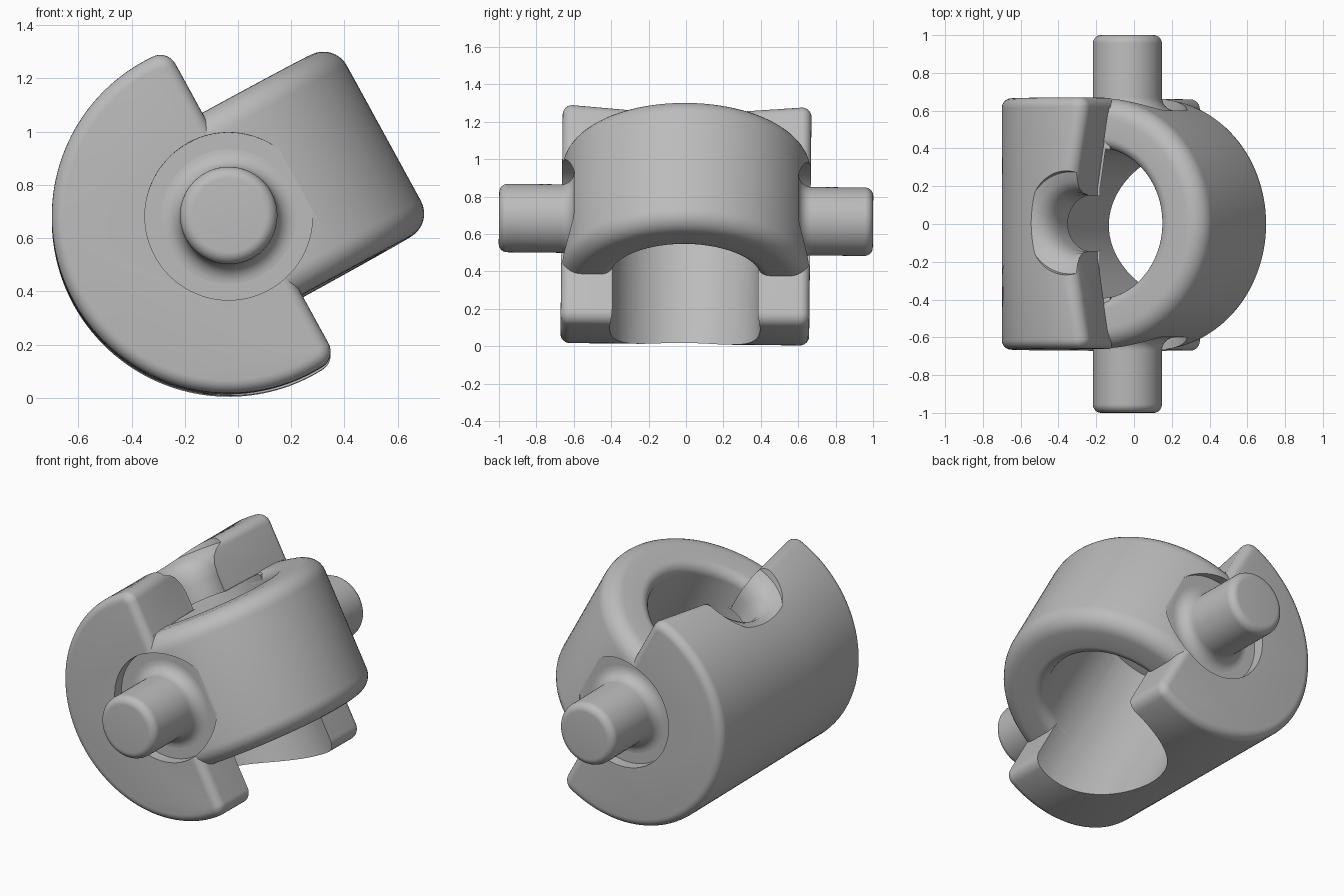
import bpy, bmesh
from math import pi, sin, cos, sqrt, atan2, radians
from mathutils import Matrix

cube = bpy.data.objects.get("Cube")
if cube:
    bpy.data.objects.remove(cube)

R, HALF_H, BORE, MOUTH = 0.665, 0.39, 0.40, 0.10
TIP, EDGE = 0.065, 0.05            # rounding of the jaw tips and body rims
FLOOR, RECESS = 0.60, 0.315        # counterbore around each pin

# Parts are built in a frame whose z is the ring axis and whose x leaves the mouth
PLACE = (Matrix.Translation((-0.035, 0, 0.675)) @ Matrix.Rotation(radians(-0.6), 4, 'X')
         @ Matrix.Rotation(radians(-28.7), 4, 'Y'))

grey = bpy.data.materials.new("plain grey")
grey.use_nodes = True
grey.diffuse_color = (0.5, 0.5, 0.5, 1)
grey.node_tree.nodes["Principled BSDF"].inputs["Base Color"].default_value = (0.5, 0.5, 0.5, 1)


def loft(name, loops):
    """Closed solid skinned through matching closed loops of points."""
    bm = bmesh.new()
    rows = [[bm.verts.new(p) for p in loop] for loop in loops]
    n = len(rows[0])
    for a, b in zip(rows, rows[1:]):
        for i in range(n):
            j = (i + 1) % n
            bm.faces.new((a[i], a[j], b[j], b[i]))
    bm.faces.new(rows[0])
    bm.faces.new(rows[-1])
    bmesh.ops.recalc_face_normals(bm, faces=bm.faces)
    mesh = bpy.data.meshes.new(name)
    bm.to_mesh(mesh)
    bm.free()
    mesh.materials.append(grey)
    ob = bpy.data.objects.new(name, mesh)
    bpy.context.collection.objects.link(ob)
    return ob


def turned(name, profile, axis, segs=96):
    """Turned solid from (radius, height) pairs along the y or z axis."""
    loops = []
    for r, h in profile:
        ring = [(r * cos(2 * pi * i / segs), r * sin(2 * pi * i / segs)) for i in range(segs)]
        loops.append([(a, h, b) if axis == 'Y' else (a, b, h) for a, b in ring])
    return loft(name, loops)


def arc(cx, cy, r, a0, a1, n):
    return [(cx + r * cos(a0 + (a1 - a0) * i / n), cy + r * sin(a0 + (a1 - a0) * i / n))
            for i in range(n + 1)]


def jaw_profile(inset, top_mouth):
    """D-shaped outline with rounded tips; the upper jaw may be set back."""
    def tip(m):
        x = m - TIP
        z = sqrt((R - TIP) ** 2 - x * x)
        return x, z, atan2(z, x)
    xt, zt, at = tip(top_mouth)
    xb, zb, ab = tip(MOUTH)
    r = TIP - inset
    return ([(MOUTH - inset, HALF_H - 0.015), (top_mouth - inset, HALF_H - 0.005)]
            + arc(xt, zt, r, 0, at, 8)
            + arc(0, 0, R - inset, at, 2 * pi - ab, 90)[1:-1]
            + arc(xb, -zb, r, -ab, 0, 8))


def cut(ob, cutters):
    bpy.context.view_layer.objects.active = ob
    for c in cutters:
        c.hide_render = True
        mod = ob.modifiers.new("cut", 'BOOLEAN')
        mod.operation, mod.solver, mod.object = 'DIFFERENCE', 'EXACT', c
        bpy.ops.object.modifier_apply(modifier=mod.name)


# Clamp body: rounded rims, upper jaw dished towards the middle
rim = [(EDGE * (1 - sin(t)), R - EDGE * (1 - cos(t))) for t in [i * pi / 12 for i in range(7)]]
stations = [(d, -y, MOUTH) for d, y in reversed(rim)]
stations = [(EDGE * (1 - sin(i * pi / 12)), R - EDGE * (1 - cos(i * pi / 12)), MOUTH)
            for i in range(7)]
stations = [(d, R - EDGE + EDGE * cos(i * pi / 12), m) for i, (d, _, m) in enumerate(stations)]
stations = stations[::1]
right = [(d, -y, m) for d, y, m in stations]
left = [(d, y, m) for d, y, m in reversed(stations)]
middle = [(0, -0.18, 0.03), (0, 0.18, 0.03)]
body = loft("clamp_body", [[(x, y, z) for x, z in jaw_profile(d, m)]
                           for d, y, m in right + middle + left])

# Half ring projecting from the mouth
section = (arc(R - 0.1, HALF_H - 0.1, 0.1, 0, pi / 2, 8)
           + arc(BORE + 0.06, HALF_H - 0.06, 0.06, pi / 2, pi, 8)
           + arc(BORE + 0.06, 0.06 - HALF_H, 0.06, pi, 1.5 * pi, 8)
           + arc(R - 0.1, 0.1 - HALF_H, 0.1, 1.5 * pi, 2 * pi, 8))
ring = loft("half_ring", [[(r * cos(a), r * sin(a), z) for r, z in section]
                          for a in [-pi / 2 + pi * i / 56 for i in range(57)]])

# Cutters: main bore, flared notch in the upper jaw, pin recesses
bore = turned("bore_cutter", [(BORE + 0.002, -1), (BORE + 0.002, HALF_H - 0.007)], 'Z')
notch = turned("notch_cutter", [(0.15, 0.3), (0.15, 0.48), (0.16, 0.54), (0.185, 0.585),
                                (0.22, 0.612), (0.27, 0.63), (0.3, 0.8)], 'Z', 64)
recesses = [turned("recess_cutter", [(RECESS, s * FLOOR), (RECESS, s * 0.9)], 'Y')
            for s in (-1, 1)]
cut(body, [bore, notch] + recesses)
cut(ring, recesses)
for c in [bore, notch] + recesses:
    bpy.data.objects.remove(c)

# Side pins with a filleted root and rounded end
pin_r, root, end = 0.183, 0.07, 0.045
pin_profile = ([(pin_r + root, FLOOR - 0.02)]
               + arc(pin_r + root, FLOOR + root, root, 1.5 * pi, pi, 8)
               + arc(pin_r - end, 1 - end, end, 0, pi / 2, 8))
pins = [turned(name, [(r, s * y) for r, y in pin_profile], 'Y', 64)
        for name, s in (("front_pin", -1), ("back_pin", 1))]

# Smooth shading and final placement
bpy.ops.object.select_all(action='DESELECT')
for ob in [body, ring] + pins:
    ob.matrix_world = PLACE
    ob.select_set(True)
bpy.context.view_layer.objects.active = body
bpy.ops.object.shade_smooth_by_angle(angle=radians(35))
